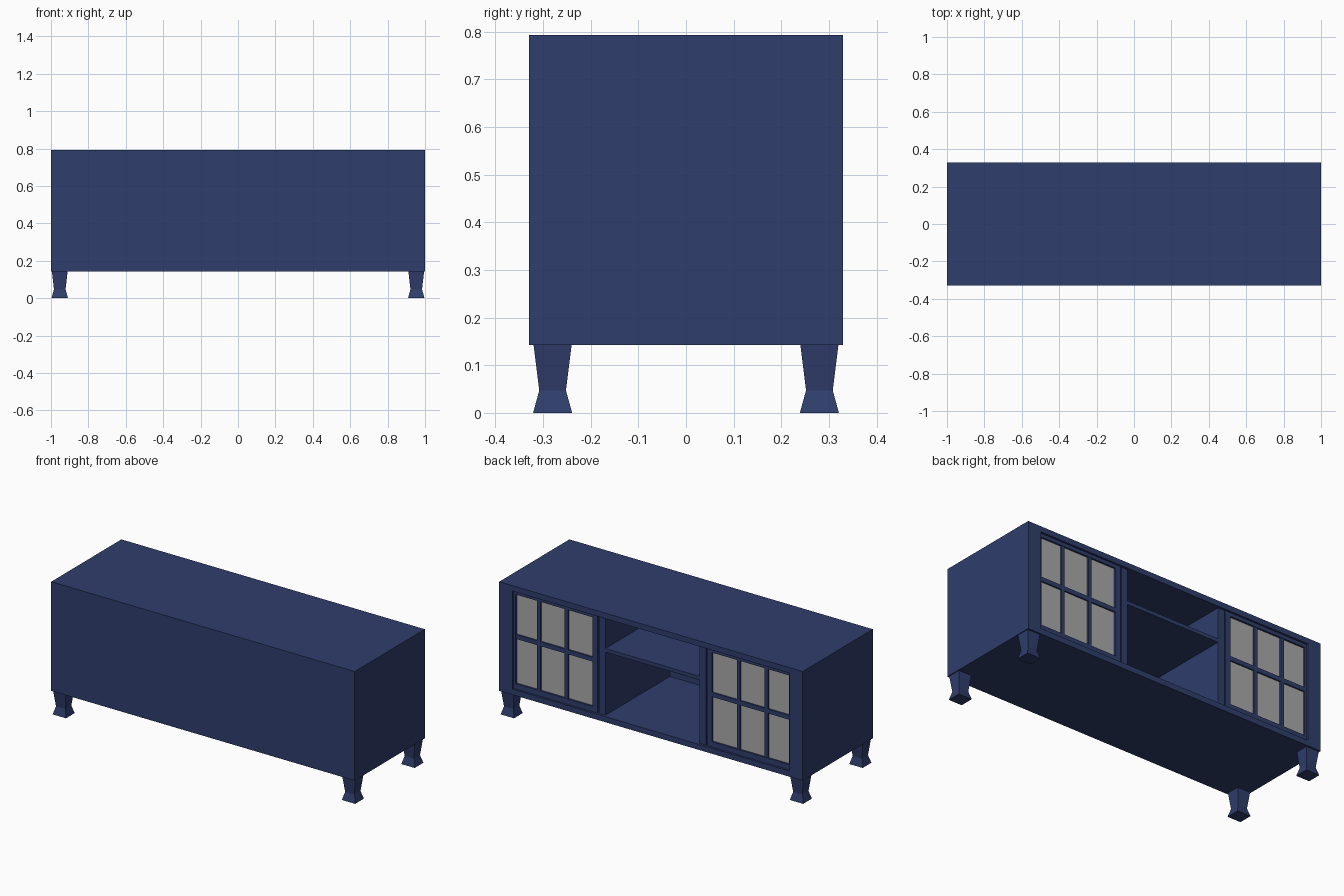
import bpy, bmesh
from mathutils import Vector

old = bpy.data.objects.get("Cube")
if old:
    bpy.data.objects.remove(old, do_unlink=True)


def material(name, rgb):
    mat = bpy.data.materials.new(name)
    mat.use_nodes = True
    mat.diffuse_color = (*rgb, 1)
    mat.node_tree.nodes["Principled BSDF"].inputs["Base Color"].default_value = (*rgb, 1)
    return mat


navy = material("navy_paint", (0.028, 0.047, 0.15))
grey = material("grey_glass", (0.40, 0.40, 0.40))


def finish(name, bm, mat):
    bmesh.ops.recalc_face_normals(bm, faces=bm.faces[:])
    mesh = bpy.data.meshes.new(name)
    bm.to_mesh(mesh)
    bm.free()
    mesh.materials.append(mat)
    obj = bpy.data.objects.new(name, mesh)
    bpy.context.collection.objects.link(obj)
    return obj


def box_mesh(x, y, z):
    """Box from (low, high) ranges on each axis."""
    bm = bmesh.new()
    bmesh.ops.create_cube(bm, size=1)
    for v in bm.verts:
        v.co = Vector([sorted(r)[c > 0] for r, c in zip((x, y, z), v.co)])
    return bm


def box(name, x, y, z, mat=navy):
    return finish(name, box_mesh(x, y, z), mat)


BOTTOM, TOP, FRONT = 0.143, 0.793, 0.33   # FRONT is the open side of the cabinet
IN_X, IN_LOW, IN_HIGH, IN_BACK = 0.914, 0.176, 0.76, -0.29

# Carcass: one box with the open side inset, then sunk to the rear panel
bm = box_mesh((-1, 1), (-FRONT, FRONT), (BOTTOM, TOP))
open_face = max(bm.faces, key=lambda f: f.calc_center_median().y)
for depth in (FRONT, IN_BACK):
    bmesh.ops.inset_individual(bm, faces=[open_face], thickness=0.01)
    for v in open_face.verts:
        v.co = (IN_X if v.co.x > 0 else -IN_X, depth,
                IN_HIGH if v.co.z > (BOTTOM + TOP) / 2 else IN_LOW)
finish("carcass", bm, navy)

# Open shelf between the dividers
box("middle_shelf", (-0.31, 0.31), (IN_BACK, FRONT - 0.015), (0.552, 0.574))

DOOR = (FRONT - 0.034, FRONT - 0.012)
BAR = (FRONT - 0.032, FRONT - 0.014)
for side, s in (("left", 1), ("right", -1)):
    def part(name, x, y, z, mat=navy):
        return box(f"{side}_{name}", (s * x[0], s * x[1]), y, z, mat)

    # Divider wall beside the door
    part("divider", (0.31, 0.352), (IN_BACK, FRONT - 0.014), (IN_LOW, IN_HIGH))

    # Door frame, glazing bars and glass
    part("door_outer_stile", (0.90, IN_X), DOOR, (IN_LOW, IN_HIGH))
    part("door_inner_stile", (0.36, 0.393), DOOR, (IN_LOW, IN_HIGH))
    part("door_top_rail", (0.393, 0.90), DOOR, (0.739, IN_HIGH))
    part("door_bottom_rail", (0.393, 0.90), DOOR, (IN_LOW, 0.208))
    for i, x in enumerate((0.567, 0.75)):
        part(f"upright_bar_{i + 1}", (x - 0.011, x + 0.011), BAR, (0.208, 0.739))
    part("cross_bar", (0.393, 0.90), BAR, (0.474, 0.5))
    part("door_glass", (0.38, 0.905), (FRONT - 0.031, FRONT - 0.023), (0.195, 0.75), grey)

# Square legs: tapered to a waist, then flared into a foot
LEG = ((0, 0.044, 0.041), (0.047, 0.031, 0.028), (BOTTOM, 0.042, 0.040))
for x_name, sx in (("left", 1), ("right", -1)):
    for y_name, sy in (("front", -1), ("back", 1)):
        bm = bmesh.new()
        rings = [[bm.verts.new((sx * 0.953 + a * w, sy * 0.28 + b * d, z))
                  for a, b in ((-1, -1), (1, -1), (1, 1), (-1, 1))] for z, w, d in LEG]
        for low, high in zip(rings, rings[1:]):
            for i in range(4):
                j = (i + 1) % 4
                bm.faces.new((low[i], low[j], high[j], high[i]))
        bm.faces.new(rings[0])
        bm.faces.new(rings[-1])
        finish(f"{y_name}_{x_name}_leg", bm, navy)
